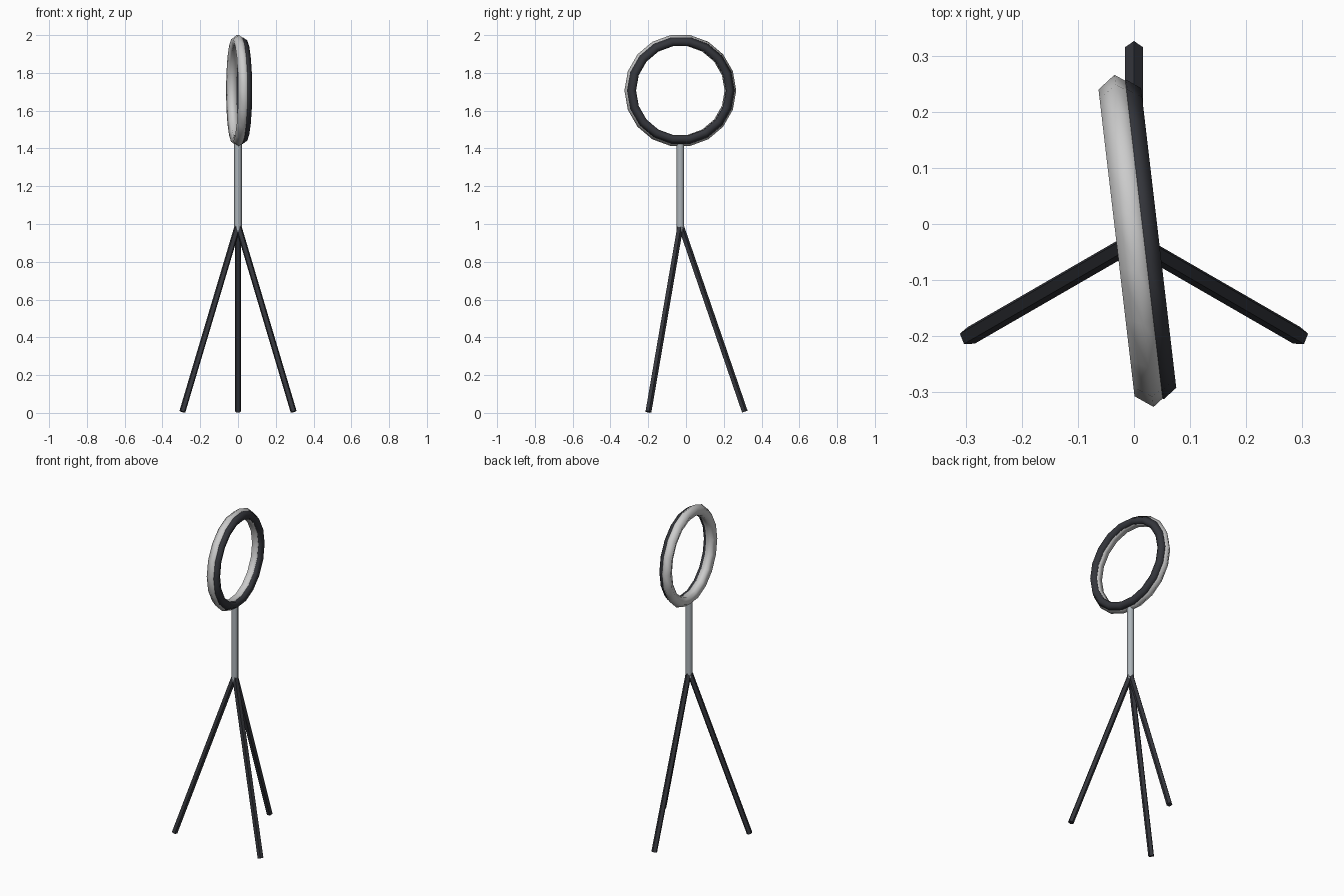
import bpy
from math import radians, atan2, hypot
from mathutils import Matrix, Vector

if "Cube" in bpy.data.objects:
    bpy.data.objects.remove(bpy.data.objects["Cube"])

AXIS_Y = -0.03      # stand axis, slightly in front of the origin
RING_Z = 1.7065
YAW = radians(6.7)


def material(name, rgb):
    m = bpy.data.materials.new(name)
    m.diffuse_color = (*rgb, 1)
    m.use_nodes = True
    m.node_tree.nodes["Principled BSDF"].inputs["Base Color"].default_value = m.diffuse_color
    return m


dark = material("dark_plastic", (0.035, 0.037, 0.045))
metal = material("pole_metal", (0.42, 0.46, 0.49))
white = material("diffuser", (0.8, 0.8, 0.78))


def finish(name, mat, angle):
    ob = bpy.context.object
    ob.name = name
    ob.data.materials.append(mat)
    bpy.ops.object.shade_smooth_by_angle(angle=radians(angle))
    return ob


def ring(name, offset, major, minor, mat):
    centre = Vector((0, AXIS_Y, RING_Z)) + Matrix.Rotation(YAW, 3, 'Z') @ Vector((offset, 0, 0))
    bpy.ops.mesh.primitive_torus_add(
        major_segments=18, minor_segments=5, major_radius=major, minor_radius=minor,
        location=centre, rotation=(radians(90), 0, radians(90) + YAW))
    return finish(name, mat, 80)


# Ring head: pale diffuser with a darker, slimmer housing behind it
ring("ring_diffuser", 0.0, 0.265, 0.033, white)
ring("ring_housing", 0.02, 0.261, 0.0255, dark)

# Upright pole
bpy.ops.mesh.primitive_cylinder_add(vertices=8, radius=0.02, depth=0.47,
                                    location=(0, AXIS_Y, 1.195))
finish("pole", metal, 50)

# Three splayed tripod legs
SPREAD, FOOT_Z, HUB_Z = 0.34, 0.006, 0.995
tilt = atan2(SPREAD, HUB_Z - FOOT_Z)
length = hypot(SPREAD, HUB_Z - FOOT_Z)
for name, turn, roll in (("back_leg", 0, 0), ("left_leg", 120, 27), ("right_leg", -120, -27)):
    bpy.ops.mesh.primitive_cylinder_add(vertices=5, radius=0.017, depth=length)
    leg = finish(name, dark, 30)
    spin = Matrix.Rotation(radians(turn), 4, 'Z')
    middle = spin @ Vector((0, SPREAD / 2, 0)) + Vector((0, AXIS_Y, (FOOT_Z + HUB_Z) / 2))
    leg.matrix_world = (Matrix.Translation(middle) @ spin @ Matrix.Rotation(tilt, 4, 'X')
                        @ Matrix.Rotation(radians(roll), 4, 'Z'))
